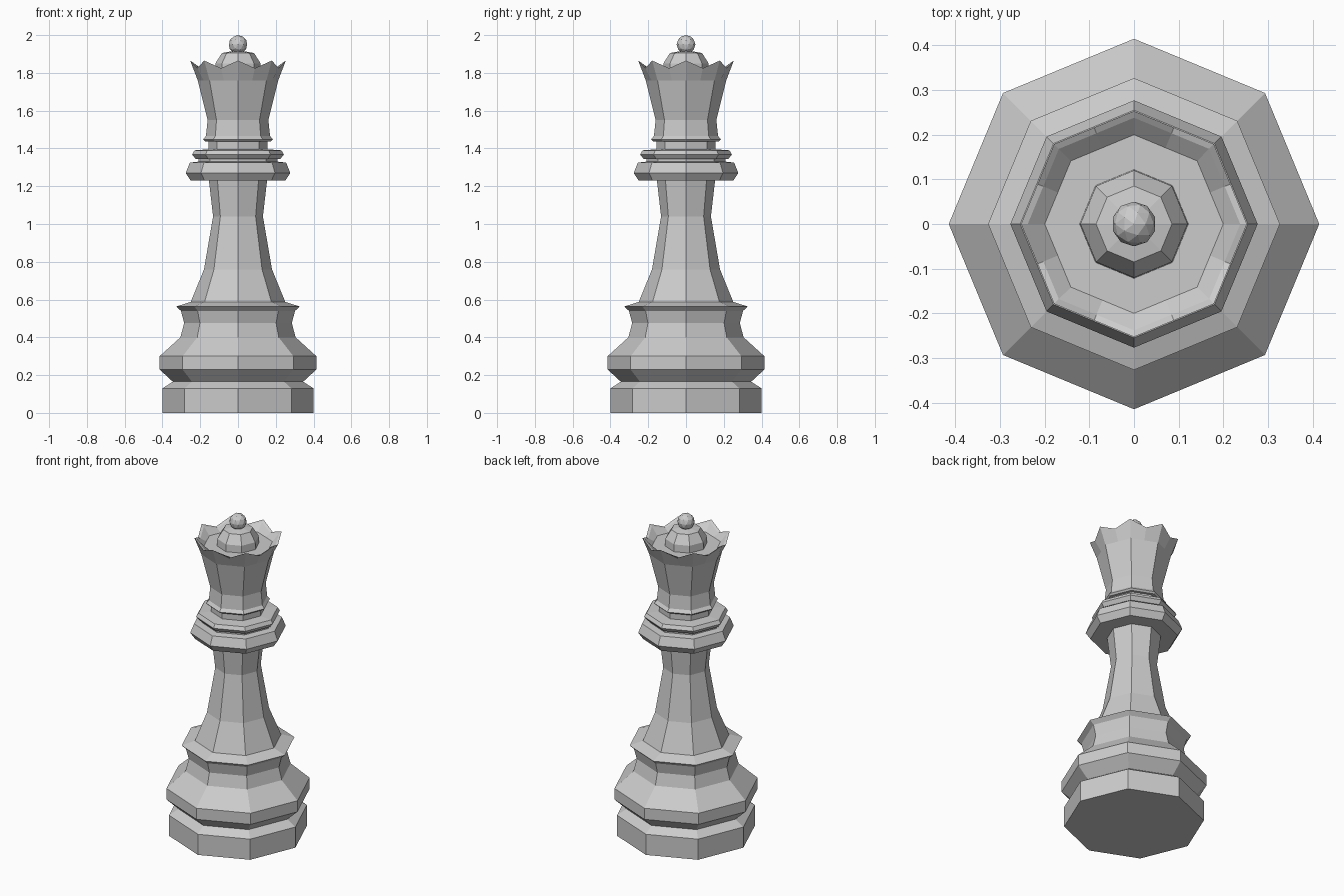
import bpy, bmesh, math

if "Cube" in bpy.data.objects:
    bpy.data.objects.remove(bpy.data.objects["Cube"])

SIDES = 8


def lathe(name, profile):
    """Eight-sided turned part. Profile rows are (radius, z) or
    (radius, z, z at the middle of each side) for scalloped rims."""
    scalloped = any(len(p) == 3 for p in profile)
    count = SIDES * 2 if scalloped else SIDES
    bm = bmesh.new()
    rings = []
    for p in profile:
        ring = []
        for i in range(count):
            a = 2 * math.pi * i / count
            mid = scalloped and i % 2 == 1
            r = p[0] * (math.cos(math.pi / SIDES) if mid else 1)
            z = p[2] if mid and len(p) == 3 else p[1]
            ring.append(bm.verts.new((r * math.cos(a), r * math.sin(a), z)))
        rings.append(ring)
    for lo, hi in zip(rings, rings[1:]):
        for i in range(count):
            j = (i + 1) % count
            bm.faces.new((lo[i], lo[j], hi[j], hi[i]))
    bm.faces.new(rings[0][::-1])
    bm.faces.new(rings[-1])
    bmesh.ops.recalc_face_normals(bm, faces=bm.faces)
    mesh = bpy.data.meshes.new(name)
    bm.to_mesh(mesh)
    bm.free()
    obj = bpy.data.objects.new(name, mesh)
    bpy.context.collection.objects.link(obj)
    return obj


# Stepped base, flared foot and tapering stem
lathe("base_and_stem", [
    (0.40, 0), (0.40, 0.13), (0.345, 0.165), (0.415, 0.23), (0.415, 0.30),
    (0.305, 0.40), (0.285, 0.475), (0.302, 0.54), (0.327, 0.563),
    (0.25, 0.588), (0.18, 0.76), (0.132, 1.04), (0.155, 1.24)])

# Collars below the crown
lathe("wide_collar", [(0.25, 1.23), (0.277, 1.27), (0.255, 1.325), (0.21, 1.33)])
lathe("collar_neck", [(0.21, 1.32), (0.21, 1.35)])
lathe("thin_collar", [(0.225, 1.345), (0.243, 1.368), (0.23, 1.39), (0.16, 1.395)])
lathe("crown_neck", [(0.157, 1.385), (0.157, 1.445)])
lathe("crown_ring", [(0.175, 1.438), (0.185, 1.448), (0.168, 1.468)])

# Hollow crown with a pointed rim
lathe("crown", [
    (0.17, 1.462), (0.161, 1.55), (0.213, 1.76), (0.253, 1.865, 1.825),
    (0.238, 1.855, 1.82), (0.20, 1.805)])

# Dome and finial ball
lathe("crown_dome", [(0.122, 1.80), (0.12, 1.85), (0.085, 1.905), (0.03, 1.915)])
bpy.ops.mesh.primitive_ico_sphere_add(subdivisions=2, radius=0.05, location=(0, 0, 1.95))
bpy.context.object.name = "finial_ball"
